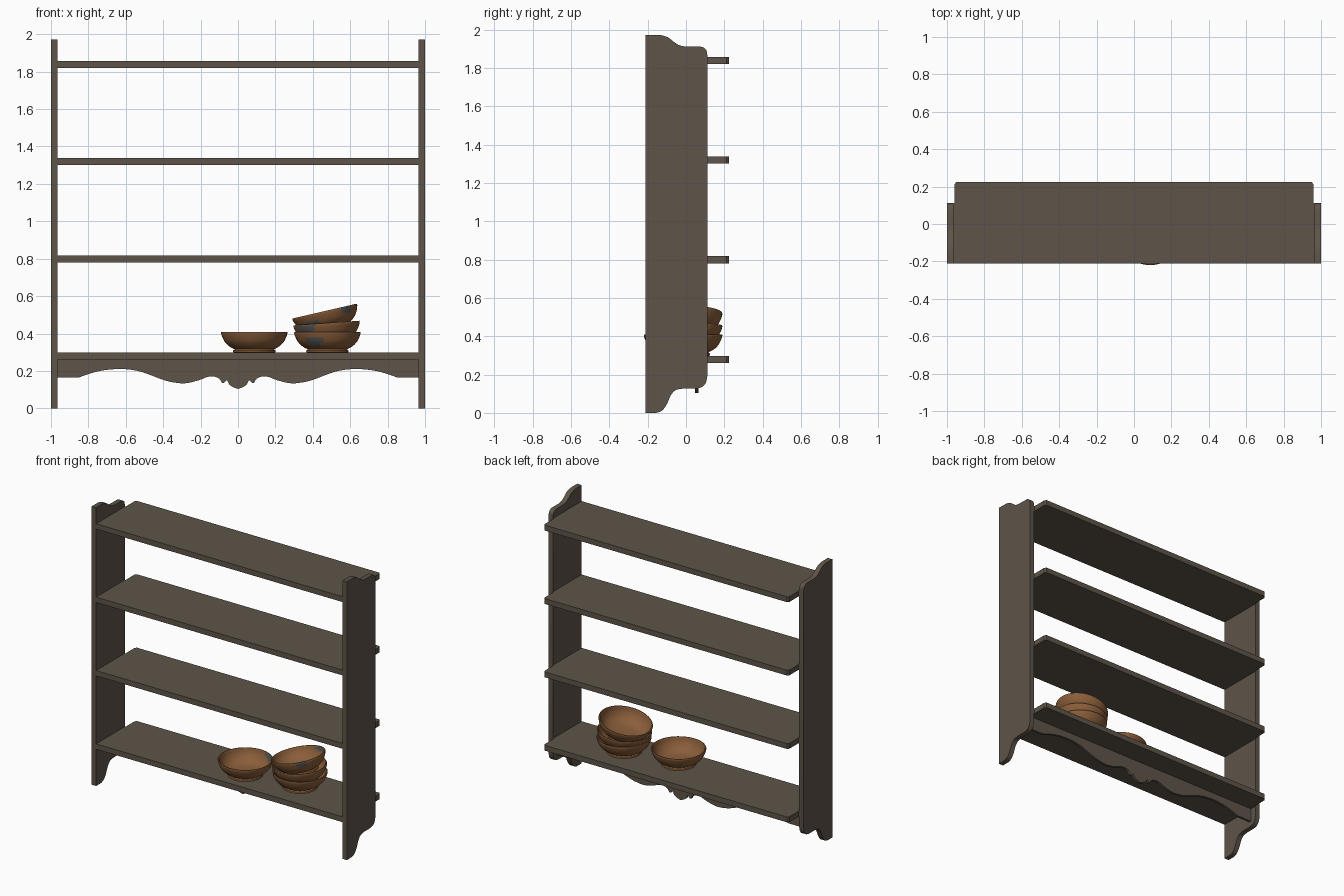
import bpy, bmesh, math
from mathutils import Vector, Matrix

if "Cube" in bpy.data.objects:
    bpy.data.objects.remove(bpy.data.objects["Cube"])


def material(name, rgb):
    m = bpy.data.materials.new(name)
    m.diffuse_color = (*rgb, 1)
    m.use_nodes = True
    m.node_tree.nodes["Principled BSDF"].inputs["Base Color"].default_value = m.diffuse_color
    return m


WOOD = material("dark wood", (0.112, 0.090, 0.067))
CLAY = material("brown clay", (0.255, 0.112, 0.042))
GREY = material("worn grey glaze", (0.095, 0.095, 0.092))


def finish(bm, name, mats, smooth=30):
    bmesh.ops.recalc_face_normals(bm, faces=bm.faces)
    me = bpy.data.meshes.new(name)
    bm.to_mesh(me)
    bm.free()
    ob = bpy.data.objects.new(name, me)
    bpy.context.collection.objects.link(ob)
    for m in mats:
        me.materials.append(m)
    if smooth:
        bpy.ops.object.select_all(action='DESELECT')
        ob.select_set(True)
        bpy.context.view_layer.objects.active = ob
        bpy.ops.object.shade_smooth_by_angle(angle=math.radians(smooth))
    return ob


def curve(pts, n=5):
    """Smooth path through the points (Catmull-Rom)."""
    p = [Vector(q) for q in pts]
    p = [p[0]] + p + [p[-1]]
    out = []
    for i in range(1, len(p) - 2):
        a, b, c, d = p[i - 1:i + 3]
        for k in range(n):
            t = k / n
            out.append(0.5 * (2 * b + (c - a) * t + (2 * a - 5 * b + 4 * c - d) * t * t
                              + (3 * b - a - 3 * c + d) * t ** 3))
    return [tuple(v) for v in out] + [tuple(p[-1])]


def extrude(name, outline, to3d, depth):
    """Flat outline pushed along a vector."""
    bm = bmesh.new()
    f = bm.faces.new([bm.verts.new(to3d(a, b)) for a, b in outline])
    r = bmesh.ops.extrude_face_region(bm, geom=[f])
    vs = [g for g in r['geom'] if isinstance(g, bmesh.types.BMVert)]
    bmesh.ops.translate(bm, vec=depth, verts=vs)
    return finish(bm, name, [WOOD])


# side boards with shaped top and foot, outline in y, z
foot = curve([(-0.155, 0.0), (-0.125, 0.012), (-0.10, 0.045), (-0.08, 0.09),
              (-0.055, 0.118), (-0.015, 0.127)])
low_corner = curve([(0.055, 0.127), (0.085, 0.136), (0.104, 0.158), (0.111, 0.19)])
top_corner = curve([(0.111, 1.87), (0.106, 1.892), (0.092, 1.906), (0.075, 1.911)])
crest = curve([(0.0, 1.911), (-0.035, 1.918), (-0.065, 1.937), (-0.095, 1.96),
               (-0.135, 1.972)])
side = [(-0.21, 0.0)] + foot + low_corner + top_corner + crest + [(-0.21, 1.972)]
for label, x in (("left", -1.0), ("right", 0.965)):
    extrude(label + "_side_board", side, lambda y, z, x=x: (x, y, z), (0.035, 0, 0))

# four shelves with clipped rear corners
shelf = [(-0.966, -0.21), (0.966, -0.21), (0.966, 0.11), (0.96, 0.112), (0.96, 0.212),
         (0.95, 0.225), (-0.95, 0.225), (-0.96, 0.212), (-0.96, 0.112), (-0.966, 0.11)]
for i, z in enumerate((0.26, 0.78, 1.30, 1.82)):
    extrude(f"shelf_{i + 1}", shelf, lambda x, y, z=z: (x, y, z), (0, 0, 0.038))

# scalloped apron, right half mirrored to the left
half = curve([(0.85, 0.165), (0.80, 0.183), (0.72, 0.203), (0.62, 0.21), (0.52, 0.196),
              (0.40, 0.152), (0.34, 0.138), (0.28, 0.134), (0.21, 0.15), (0.165, 0.167),
              (0.13, 0.17), (0.10, 0.158), (0.085, 0.135)], 4)
half = [(0.966, 0.262), (0.966, 0.165)] + half
half += curve([(0.075, 0.135), (0.06, 0.15), (0.047, 0.128), (0.025, 0.113), (0.0, 0.104)], 4)
apron = half + [(-x, z) for x, z in reversed(half[:-1])]
extrude("apron", apron, lambda x, z: (x, 0.047, z), (0, 0.018, 0))


# bowls: turned profile (radius, height), foot ring, outer wall, rim, inside
outer = curve([(0.104, 0.018), (0.132, 0.032), (0.158, 0.058), (0.173, 0.088), (0.178, 0.106)], 4)
inner = curve([(0.167, 0.108), (0.158, 0.08), (0.135, 0.048), (0.10, 0.028), (0.05, 0.021)], 4)
profile = [(0.0, 0.004), (0.10, 0.004), (0.108, 0.0), (0.114, 0.003), (0.112, 0.012)]
profile += outer + [(0.176, 0.111), (0.170, 0.111)] + inner + [(0.0, 0.02)]


def bowl(name, rim_centre, tilt, worn):
    """worn: (first angle, last angle, low z, high z, inside) glaze patches."""
    bm = bmesh.new()
    vs = [bm.verts.new((r, 0, z)) for r, z in profile]
    es = [bm.edges.new(e) for e in zip(vs, vs[1:])]
    bmesh.ops.spin(bm, geom=vs + es, cent=(0, 0, 0), axis=(0, 0, 1),
                   angle=math.tau, steps=48, use_duplicate=False)
    bmesh.ops.remove_doubles(bm, verts=bm.verts, dist=0.0002)
    bmesh.ops.recalc_face_normals(bm, faces=bm.faces)
    for f in bm.faces:
        c = f.calc_center_median()
        ang = math.degrees(math.atan2(c.y, c.x)) % 360
        inside = f.normal.x * c.x + f.normal.y * c.y < 0
        for a, b, lo, hi, side_in in worn:
            # taper the patch towards its ends
            k = 1 - abs(2 * (ang - a) / (b - a) - 1)
            if a < ang < b and inside == side_in and lo + (hi - lo) * (0.6 - k) < c.z < hi and c.z > lo:
                f.material_index = 1
    rot = Matrix.Rotation(math.radians(-tilt), 4, 'Y')
    loc = Vector(rim_centre) - rot.to_3x3() @ Vector((0, 0, 0.111))
    bm.transform(Matrix.Translation(loc) @ rot)
    return finish(bm, name, [CLAY, GREY], 40)


bowl("single_bowl", (0.087, -0.042, 0.409), 0, [(35, 75, 0.075, 0.112, True)])
bowl("stack_bowl_bottom", (0.478, 0.012, 0.409), 0, [(225, 262, 0.03, 0.08, False)])
bowl("stack_bowl_middle", (0.473, 0.012, 0.456), 4, [(205, 250, 0.06, 0.105, False)])
bowl("stack_bowl_top", (0.463, 0.012, 0.520), 13,
     [(222, 258, 0.02, 0.07, False), (300, 325, 0.07, 0.112, False),
      (50, 85, 0.08, 0.112, True)])
